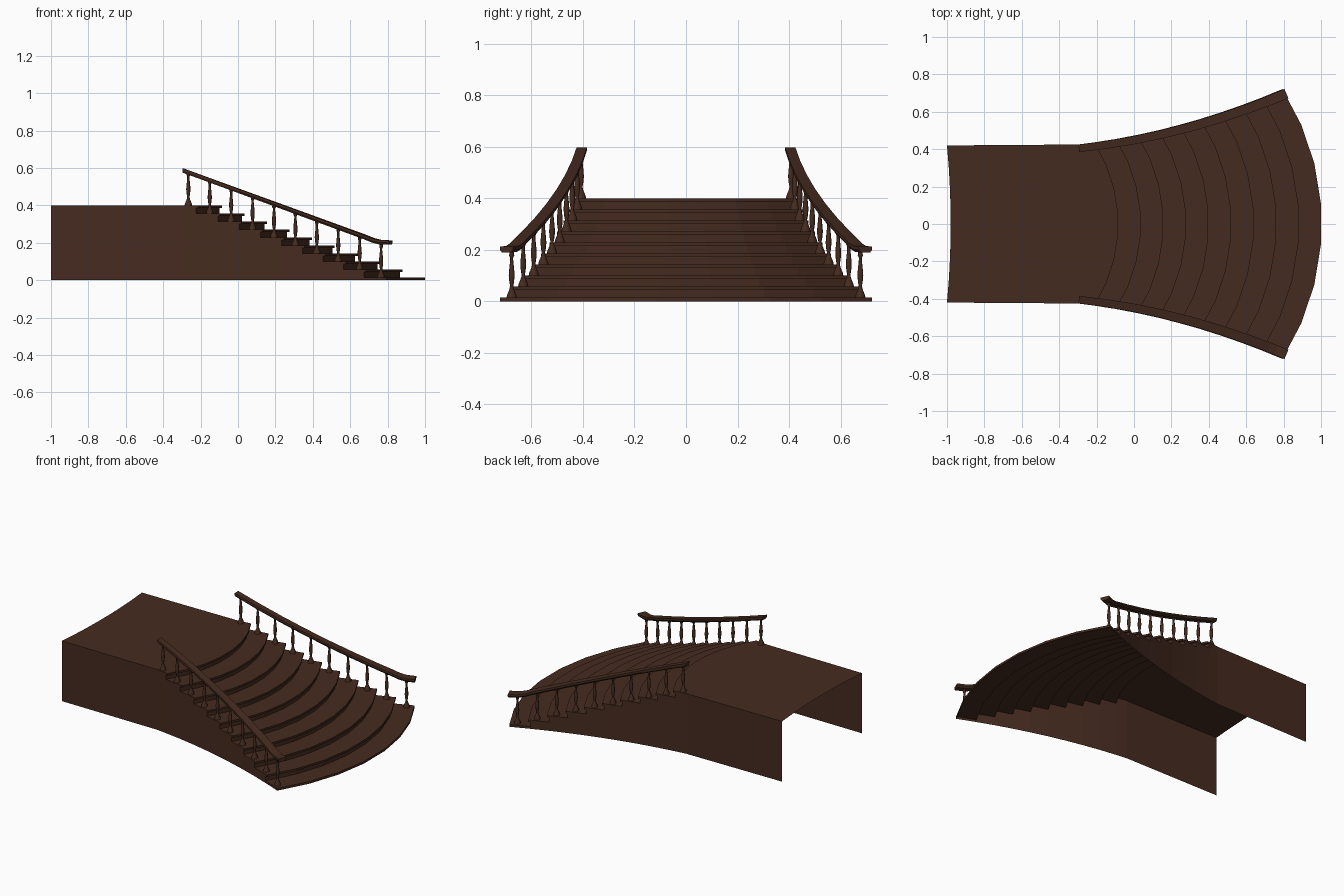
import bpy, bmesh, math

if "Cube" in bpy.data.objects:
    bpy.data.objects.remove(bpy.data.objects["Cube"])

wood = bpy.data.materials.new("dark_wood")
wood.diffuse_color = (0.06, 0.024, 0.014, 1)
wood.use_nodes = True
wood.node_tree.nodes["Principled BSDF"].inputs["Base Color"].default_value = wood.diffuse_color

STEPS, SEG = 10, 7
THETA = 0.568            # half angle of every tread arc
NOSE, THICK = 0.013, 0.013


def edge(x):
    """Half width of the flaring staircase at x."""
    if x < -0.3:
        return 0.42 + 0.005 * (x + 1) / 0.7
    return 0.425 + 0.198 * (x + 0.3) + 0.142 * (x + 0.3) * (x - 0.28)


def arc(c):
    """Plan points of a tread front whose crown is at x = c."""
    w = 0.5
    for _ in range(25):
        w = edge(c - 0.2917 * w)
    r = w / math.sin(THETA)
    angles = [THETA * (2 * j / SEG - 1) for j in range(SEG + 1)]
    return [(c - r * (1 - math.cos(a)), r * math.sin(a)) for a in angles]


def finish(name, bm, smooth=False):
    bmesh.ops.recalc_face_normals(bm, faces=bm.faces)
    me = bpy.data.meshes.new(name)
    bm.to_mesh(me)
    bm.free()
    ob = bpy.data.objects.new(name, me)
    bpy.context.collection.objects.link(ob)
    me.materials.append(wood)
    if smooth:
        for p in me.polygons:
            p.use_smooth = True
    return ob


def loft(bm, rows, closed=False):
    vs = [[bm.verts.new(p) for p in row] for row in rows]
    for a, b in zip(vs, vs[1:]):
        n = len(a)
        for j in range(n if closed else n - 1):
            k = (j + 1) % n
            bm.faces.new((a[j], a[k], b[k], b[j]))
    return vs


def lift(plan, z):
    return [(x, y, z) for x, y in plan]


# Treads, risers and landing as one stepped sheet
crown = [1.004 - 0.1209 * k for k in range(STEPS)]
top = [0.015 + 0.0428 * k for k in range(STEPS)]
outer = [arc(c) for c in crown]
inner = [outer[0]] + [arc(c - NOSE) for c in crown[1:]]
ts = [2 * j / SEG - 1 for j in range(SEG + 1)]
shoulder = [(-0.3, edge(-0.3) * t) for t in ts]
back = [(-1 + 0.02 * (1 - t * t), 0.42 * t) for t in ts]

rows = [lift(outer[0], 0), lift(outer[0], top[0])]
for k in range(1, STEPS):
    rows += [lift(inner[k], top[k - 1]), lift(inner[k], top[k] - THICK),
             lift(outer[k], top[k] - THICK), lift(outer[k], top[k])]
rows += [lift(shoulder, top[-1]), lift(back, top[-1])]
bm = bmesh.new()
loft(bm, rows)
finish("stepped_treads", bm)

# Side walls, open underneath and at the back
bm = bmesh.new()
for j in (0, SEG):
    for k in range(STEPS):
        o, i, z = outer[k][j], inner[k][j], top[k]
        n = inner[k + 1][j] if k + 1 < STEPS else shoulder[j]
        pts = [(*o, z), (*n, z), (*n, 0), (*i, 0)]
        if k:
            pts += [(*i, z - THICK), (*o, z - THICK)]
        bm.faces.new([bm.verts.new(p) for p in pts])
    s, b = shoulder[j], back[j]
    bm.faces.new([bm.verts.new(p) for p in
                  [(*s, 0), (*s, top[-1]), (*b, top[-1]), (*b, 0)]])
finish("side_walls", bm)


def rail_y(x):
    return edge(x) - 0.021 - 0.012 * max(0, (x + 0.3) / 1.1)


def rail_z(x):
    if x < 0.68:
        return 0.602 - 0.366 * (x + 0.305)
    return 0.213 + 0.0286 * max(0, (0.78 - x) / 0.1) ** 1.7


# Handrail with a two-tier section, and turned balusters, on both sides
turning = [(0.02, 0), (0.018, 0.01), (0.009, 0.032), (0.006, 0.045),
           (0.009, 0.06), (0.0115, 0.085), (0.010, 0.105), (0.006, 0.145),
           (0.006, 0.155), (0.010, 0.162), (0.009, 0.17), (0.009, 1)]
path = [-0.295, -0.15, 0, 0.15, 0.3, 0.45, 0.6, 0.68, 0.72, 0.76, 0.815]
for side, label in ((-1, "front"), (1, "rear")):
    bm = bmesh.new()
    rows = []
    for x in path:
        slope = (rail_y(x + 0.01) - rail_y(x - 0.01)) / 0.02
        length = math.hypot(1, slope)
        nx, ny = -slope / length, 1 / length
        h = 0.020 + 0.007 * (x + 0.3) / 1.1
        section = [(-h, 0), (h, 0), (h, -0.013), (h * 0.7, -0.023),
                   (-h * 0.7, -0.023), (-h, -0.013)]
        rows.append([(x + nx * s, side * (rail_y(x) + ny * s), rail_z(x) + dz)
                     for s, dz in section])
    vs = loft(bm, rows, True)
    bm.faces.new(vs[0])
    bm.faces.new(vs[-1])
    finish(label + "_handrail", bm)

    bm = bmesh.new()
    for k in range(STEPS):
        x = 0.765 - 0.1145 * k
        y, reach = side * rail_y(x), rail_z(x) - 0.012 - top[k]
        loft(bm, [[(x + r * math.cos(a * math.pi / 4), y + r * math.sin(a * math.pi / 4),
                    top[k] + min(z, reach)) for a in range(8)]
                  for r, z in turning], True)
    finish(label + "_balusters", bm, True)
